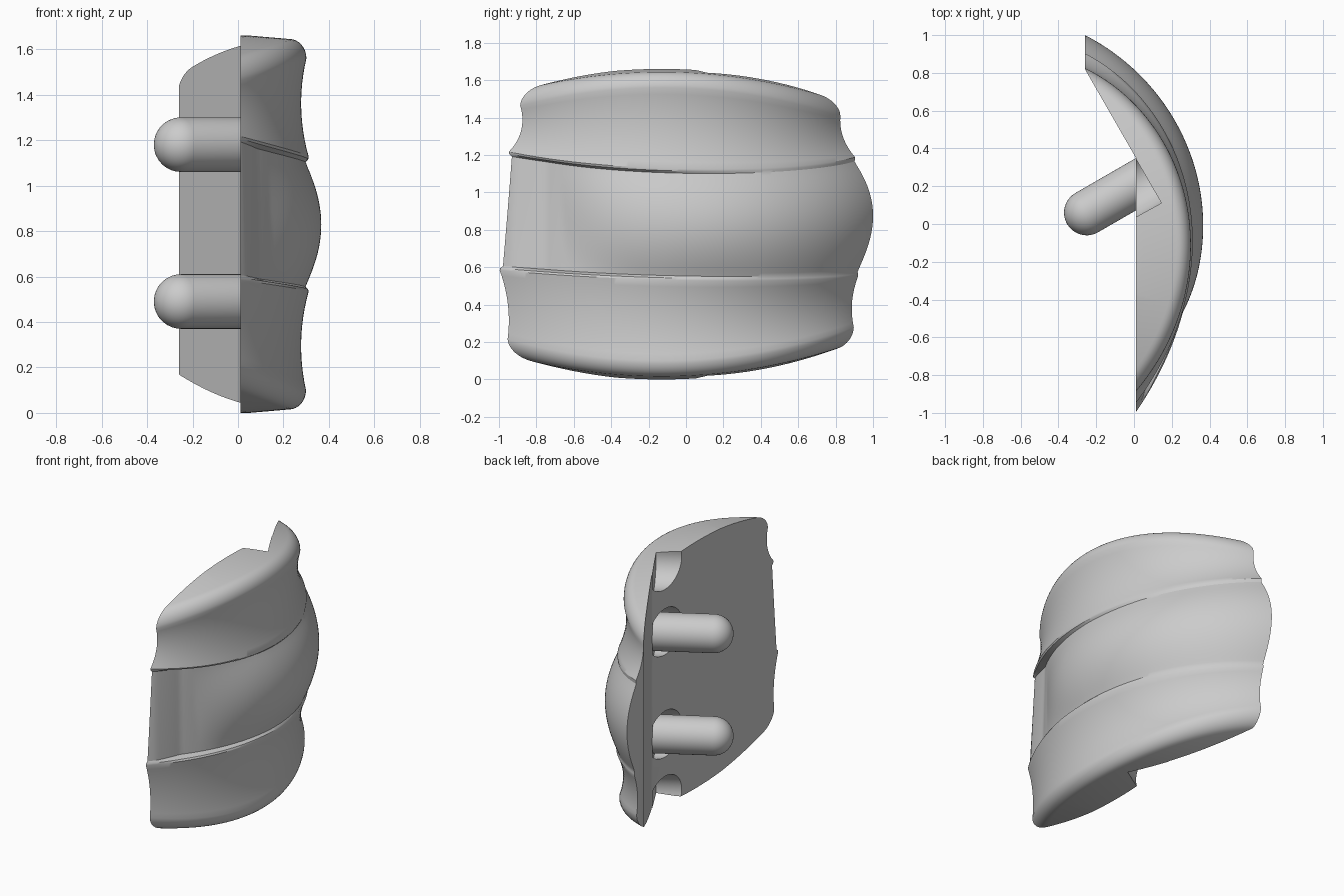
import bpy, bmesh, math
from mathutils import Vector

if "Cube" in bpy.data.objects:
    bpy.data.objects.remove(bpy.data.objects["Cube"])

CX, CY = -0.90, -0.105          # centre of the curved shell
PEG_Z = (1.18, 0.49)
AXIS = Vector((-0.866, -0.5, 0))  # direction the pegs point
SEAT = Vector((0.07, 0.245, 0))   # where the peg axis meets the slanted back


def fit(x, keys):
    """Smooth polynomial through a few (x, value) keys."""
    total = 0
    for i, (xi, vi) in enumerate(keys):
        for j, (xj, _) in enumerate(keys):
            if i != j:
                vi *= (x - xj) / (xi - xj)
        total += vi
    return total


def linear(x, keys):
    if x <= keys[0][0]:
        return keys[0][1]
    for (a, va), (b, vb) in zip(keys, keys[1:]):
        if x <= b:
            return va + (vb - va) * (x - a) / (b - a)
    return keys[-1][1]


def around(*values):
    return list(zip((-45, -25, 5, 60), values))


# Radius / height of each feature along the sweep angle
LOW = dict(rim=around(1.25, 1.21, 1.20, 1.185), waist=around(1.25, 1.20, 1.177, 1.18),
           lip=around(1.276, 1.223, 1.212, 1.205), z=around(.60, .57, .545, .57))
HIGH = dict(rim=around(1.20, 1.20, 1.20, 1.115), waist=around(1.20, 1.185, 1.177, 1.135),
            lip=around(1.245, 1.215, 1.212, 1.19), z=around(1.21, 1.15, 1.11, 1.18))
PEAK = [(-30, 1.17), (0, 1.262), (30, 1.293), (60, 1.277)]
DEPTH = [(-41.5, .010), (-33, .05), (-20, .035), (0, .014), (25, .002)]


def edge_z(y, top):
    drop = 0.17 * (y + 0.13) ** 2
    return 1.66 - drop if top else drop


def panel(deg, keys, top):
    """Profile from the inside, over the rounded rim, to the lip."""
    sn = math.sin(math.radians(deg))
    sign = 1 if top else -1
    rim, waist, lip, lz = (fit(deg, keys[k]) for k in ("rim", "waist", "lip", "z"))
    pts = [(r, edge_z(CY + r * sn, top)) for r in (0.6, 0.8, 0.95)]
    for i in range(9):
        a = math.radians(90 - i * 11.25)
        r = rim - 0.075 * (1 - math.cos(a))
        pts.append((r, edge_z(CY + r * sn, top) - sign * (0.015 + 0.085 * (1 - math.sin(a)))))
    z0, z1 = pts[-1][1], lz + sign * 0.015
    for i in range(1, 13):
        s = i / 12
        pts.append((fit(s, [(0, rim), (.5, waist), (1, lip)]), z0 + (z1 - z0) * s))
    depth = linear(deg, DEPTH)
    pts.append((lip - depth * 0.15, lz + sign * 0.004))
    return pts, lip - depth, lz - sign * 0.008


def station(deg):
    low, fl, zl = panel(deg, LOW, False)
    high, fh, zh = panel(deg, HIGH, True)
    middle = []
    for i in range(33):
        w = -1 + i / 16
        k = (w + 1) / 2
        floor = fl + (fh - fl) * k
        s = min(1, max(0, (deg + 33 - 7 * w * w) / 25))
        nose = math.sqrt(1 - (1 - s) ** 2)
        bump = max(0, fit(deg, PEAK) - floor) * max(0, 1 - w * w) ** 1.1 * nose
        middle.append((floor + bump, zl + (zh - zl) * k))
    a = math.radians(deg)
    return [(CX + r * math.cos(a), CY + r * math.sin(a), z)
            for r, z in low + middle + high[::-1]]


def make(name, bm):
    bm.normal_update()
    bmesh.ops.recalc_face_normals(bm, faces=bm.faces)
    if bm.calc_volume(signed=True) < 0:
        bmesh.ops.reverse_faces(bm, faces=bm.faces)
    me = bpy.data.meshes.new(name)
    bm.to_mesh(me)
    bm.free()
    ob = bpy.data.objects.new(name, me)
    bpy.context.collection.objects.link(ob)
    return ob


def loft(name, rings):
    bm = bmesh.new()
    rows = [[bm.verts.new(p) for p in ring] for ring in rings]
    n = len(rows[0])
    for a, b in zip(rows, rows[1:]):
        for i in range(n):
            j = (i + 1) % n
            bm.faces.new((a[i], a[j], b[j], b[i]))
    caps = [bm.faces.new(rows[0][::-1]), bm.faces.new(rows[-1])]
    bm.normal_update()
    bmesh.ops.triangulate(bm, faces=caps)
    return make(name, bm)


def rod(name, profile, z, seg=48):
    """Turned rod along the peg axis; profile is (distance, radius)."""
    side = Vector((0.5, -0.866, 0))
    rings = []
    for d, r in profile:
        c = SEAT + AXIS * d + Vector((0, 0, z))
        rings.append([c + side * r * math.cos(t) + Vector((0, 0, r * math.sin(t)))
                      for t in (2 * math.pi * i / seg for i in range(seg))])
    return loft(name, rings)


def boolean(ob, cutter, op):
    """Apply a boolean, trying the second solver if the first loses the body."""
    cutter.hide_render = True
    backup = ob.data.copy()
    for solver in ('MANIFOLD', 'EXACT'):
        m = ob.modifiers.new("cut", 'BOOLEAN')
        m.operation, m.object, m.solver = op, cutter, solver
        bpy.context.view_layer.objects.active = ob
        bpy.ops.object.modifier_apply(modifier=m.name)
        if 1000 < len(ob.data.polygons) != len(backup.polygons):
            break
        ob.data = backup.copy()
    bpy.data.objects.remove(cutter)


def smooth(ob, angle=32):
    bpy.ops.object.select_all(action='DESELECT')
    ob.select_set(True)
    bpy.context.view_layer.objects.active = ob
    bpy.ops.object.shade_smooth_by_angle(angle=math.radians(angle))


# Curved shell with bulge and pocket
shell = loft("curved_shell", [station(-47.5 + i * 110.5 / 120) for i in range(121)])

# Trim the back to its flat and slanted planes
outline = [(.01, -1.3), (1, -1.3), (1, 1.4), (-.26, 1.4), (-.26, .82), (.01, .35)]
boolean(shell, loft("trim", [[(x, y, z) for x, y in outline] for z in (-0.5, 2.2)]), 'INTERSECT')

# Round sockets around the pegs and at the top and bottom edges
for z in PEG_Z + (1.62, 0.05):
    boolean(shell, rod("socket_cutter", [(0.002, .155), (0.6, .155)], z), 'DIFFERENCE')
smooth(shell)

# Round-ended pegs
for name, z in zip(("upper_peg", "lower_peg"), PEG_Z):
    tip = [(0.37 + 0.12 * math.sin(a), 0.12 * math.cos(a))
           for a in (math.radians(i * 8.9) for i in range(11))]
    smooth(rod(name, [(-0.02, 0.12)] + tip, z))
